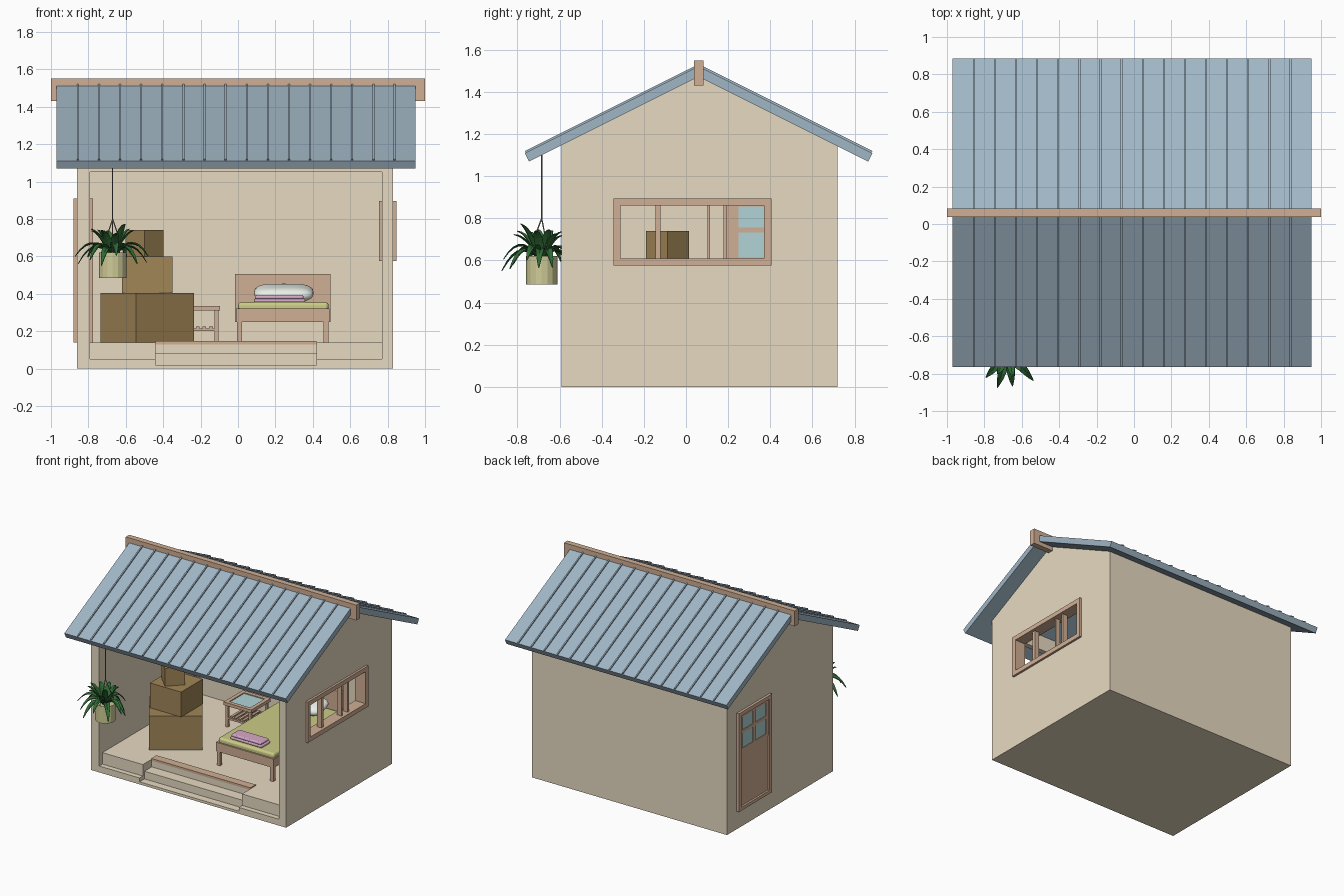
import bpy, bmesh, math, random
from mathutils import Vector, Matrix

if "Cube" in bpy.data.objects:
    bpy.data.objects.remove(bpy.data.objects["Cube"])

random.seed(4)


def mat(name, hexcol):
    lin = [((int(hexcol[i:i + 2], 16) / 255) ** 2.2) for i in (0, 2, 4)]
    m = bpy.data.materials.new(name)
    m.diffuse_color = (*lin, 1)
    m.use_nodes = True
    m.node_tree.nodes["Principled BSDF"].inputs["Base Color"].default_value = m.diffuse_color
    return m


WALL = mat("plaster", "E6D9C0")
ROOF = mat("roof_metal", "9FB4C3")
WOOD = mat("wood", "CFAE93")
CARD = mat("cardboard", "A08558")
GLASS = mat("glass", "AFD3D6")
LEAF = mat("leaf_green", "336B38")
POT = mat("pot_glaze", "CFCB96")
GREEN = mat("bedding_green", "CBCB86")
WHITE = mat("pillow_white", "E9EEE6")
PINK = mat("blanket_pink", "D6A9C6")
ROPE = mat("rope", "8A8078")


def finish(name, bm, material=None, bevel=0, smooth=False):
    bmesh.ops.recalc_face_normals(bm, faces=bm.faces)
    me = bpy.data.meshes.new(name)
    bm.to_mesh(me)
    bm.free()
    ob = bpy.data.objects.new(name, me)
    bpy.context.collection.objects.link(ob)
    if material:
        me.materials.append(material)
    if bevel:
        b = ob.modifiers.new("bevel", "BEVEL")
        b.width, b.segments = bevel, 4
    if smooth:
        me.polygons.foreach_set("use_smooth", [True] * len(me.polygons))
    return ob


def boxes(name, specs, material=None, **kw):
    """One object from several (x0, x1, y0, y1, z0, z1) boxes."""
    bm = bmesh.new()
    for x0, x1, y0, y1, z0, z1 in specs:
        m = Matrix.Translation(((x0 + x1) / 2, (y0 + y1) / 2, (z0 + z1) / 2))
        bmesh.ops.create_cube(bm, size=1, matrix=m @ Matrix.Diagonal((x1 - x0, y1 - y0, z1 - z0, 1)))
    return finish(name, bm, material, **kw)


def prism(name, profile, spans, material=None):
    """Extrude a (y, z) profile along each x span."""
    bm = bmesh.new()
    for x0, x1 in spans:
        f = bm.faces.new([bm.verts.new((x0, y, z)) for y, z in profile])
        ext = bmesh.ops.extrude_face_region(bm, geom=[f])["geom"]
        bmesh.ops.translate(bm, vec=(x1 - x0, 0, 0), verts=[v for v in ext if isinstance(v, bmesh.types.BMVert)])
    return finish(name, bm, material)


def tube(name, a, b, r, material):
    a, b = Vector(a), Vector(b)
    bm = bmesh.new()
    m = Matrix.Translation((a + b) / 2) @ (b - a).to_track_quat("Z", "Y").to_matrix().to_4x4()
    bmesh.ops.create_cone(bm, cap_ends=True, segments=8, radius1=r, radius2=r, depth=(b - a).length, matrix=m)
    return finish(name, bm, material, smooth=False)


# House shell: gabled block with room, front opening, entry notch and window cut out
RIDGE = 0.06
shell = prism("house_shell", [(-0.59, 0), (0.72, 0), (0.72, 1.145), (RIDGE, 1.475), (-0.59, 1.15)],
              [(-0.86, 0.83)], WALL)
for name, spec in {
    "room_cutter": (-0.79, 0.77, -0.55, 0.655, 0.14, 2),
    "front_cutter": (-0.79, 0.77, -0.7, -0.55, 0.05, 1.05),
    "entry_cutter": (-0.44, 0.42, -0.7, -0.44, 0.02, 0.6),
    "window_cutter": (0.7, 0.9, -0.325, 0.385, 0.59, 0.88),
}.items():
    c = boxes(name, [spec])
    c.hide_render = True
    c.hide_viewport = False
    c.display_type = "WIRE"
    mod = shell.modifiers.new(name, "BOOLEAN")
    mod.operation, mod.object, mod.solver = "DIFFERENCE", c, "EXACT"

# Entry step and wooden edge strip
boxes("entry_step", [(-0.44, 0.42, -0.53, -0.435, 0.015, 0.08)], WALL)
boxes("entry_edge_strip", [(-0.44, 0.42, -0.445, -0.38, 0.13, 0.148)], WOOD)

# Roof, standing seams and ridge beam
H = RIDGE + 0.765
X0, X1 = -0.97, 0.95


def chevron(top, reach, drop):
    lo = (reach - 0.02, top - reach * 0.5 - 0.04 + drop)
    return [(RIDGE - reach, top - reach * 0.5), (RIDGE, top), (RIDGE + reach, top - reach * 0.5),
            (RIDGE + lo[0], lo[1]), (RIDGE, lo[1] + lo[0] * 0.5), (RIDGE - lo[0], lo[1])]


prism("roof", chevron(1.522, H, 0), [(X0, X1)], ROOF)
step = (X1 - X0) / 17
prism("roof_seams", chevron(1.532, H, 0.01),
      [(X0 + i * step - 0.005, X0 + i * step + 0.005) for i in range(1, 17)], ROOF)
boxes("ridge_beam", [(-1, 1, RIDGE - 0.022, RIDGE + 0.022, 1.43, 1.55)], WOOD)

# Side window frame and bars
xa, xb = 0.755, 0.847
boxes("window_frame", [(xa, xb, -0.345, 0.405, 0.575, 0.61), (xa, xb, -0.345, 0.405, 0.86, 0.895),
                       (xa, xb, -0.345, -0.31, 0.61, 0.86), (xa, xb, 0.37, 0.405, 0.61, 0.86)], WOOD)
boxes("window_bars", [(0.785, 0.825, y - w, y + w, 0.61, 0.86)
                      for y, w in ((-0.132, 0.012), (0.108, 0.006), (0.187, 0.008))], WOOD)

# Door on the left wall
da, db = -0.88, -0.775
boxes("door_frame", [(da, db, 0.19, 0.22, 0.14, 0.91), (da, db, 0.57, 0.60, 0.14, 0.91),
                     (da, db, 0.22, 0.57, 0.88, 0.91), (da, db, 0.22, 0.57, 0.14, 0.165)], WOOD)
boxes("door_leaf", [(-0.865, -0.785, 0.22, 0.57, 0.165, 0.60)], WOOD)
boxes("door_glass", [(-0.864, -0.786, 0.23, 0.56, 0.59, 0.875)], GLASS)
boxes("door_glazing_bars", [(-0.87, -0.78, y, y + 0.03, 0.6, 0.88) for y in (0.22, 0.38, 0.54)]
      + [(-0.868, -0.782, 0.22, 0.57, z, z + 0.025) for z in (0.59, 0.732, 0.857)], WOOD)

# Stacked boxes
for name, size, loc, ang in (("large_box", (0.38, 0.33, 0.265), (-0.485, -0.08, 0.2725), 35),
                             ("medium_box", (0.27, 0.27, 0.195), (-0.485, -0.07, 0.5025), 0),
                             ("small_box", (0.145, 0.145, 0.14), (-0.5, -0.088, 0.67), 45)):
    bm = bmesh.new()
    bmesh.ops.create_cube(bm, size=1, matrix=Matrix.Translation(loc)
                          @ Matrix.Rotation(math.radians(ang), 4, "Z") @ Matrix.Diagonal((*size, 1)))
    finish(name, bm, CARD)

# Bed
boxes("bed_rails", [(-0.01, 0.49, -0.26, -0.23, 0.25, 0.32), (-0.01, 0.02, -0.23, 0.61, 0.25, 0.32),
                    (0.46, 0.49, -0.23, 0.61, 0.25, 0.32), (0.02, 0.46, -0.23, 0.61, 0.27, 0.31)], WOOD)
boxes("bed_legs", [(x, x + 0.027, y, y + 0.027, 0.14, 0.25) for x in (-0.005, 0.458) for y in (-0.255, 0.58)], WOOD)
boxes("headboard", [(-0.015, 0.495, 0.61, 0.645, 0.25, 0.505)], WOOD)
boxes("mattress", [(0.0, 0.485, -0.25, 0.61, 0.305, 0.355)], GREEN, bevel=0.018)
boxes("folded_blanket", [(0.085, 0.36, -0.22, -0.11, 0.353, 0.374), (0.09, 0.35, -0.215, -0.115, 0.372, 0.393)],
      PINK, bevel=0.009)

# Pillow: flattened sphere pushed towards a cushion outline
bm = bmesh.new()
bmesh.ops.create_uvsphere(bm, u_segments=24, v_segments=12, radius=1)
for v in bm.verts:
    p = [math.copysign(abs(c) ** 0.5, c) for c in v.co[:2]]
    v.co = (p[0] * 0.16, p[1] * 0.1, v.co.z * 0.04)
bm.transform(Matrix.Translation((0.245, 0.49, 0.405)) @ Matrix.Rotation(math.radians(12), 4, "X"))
finish("pillow", bm, WHITE, smooth=True)

# Side table with glass top and slatted shelf
tx, ty, h = -0.215, 0.42, 0.12
boxes("table_top_frame", [(tx - h, tx + h, ty - h, ty - h + 0.03, 0.31, 0.335),
                          (tx - h, tx + h, ty + h - 0.03, ty + h, 0.31, 0.335),
                          (tx - h, tx - h + 0.03, ty - h + 0.03, ty + h - 0.03, 0.31, 0.335),
                          (tx + h - 0.03, tx + h, ty - h + 0.03, ty + h - 0.03, 0.31, 0.335)], WOOD)
boxes("table_glass", [(tx - 0.09, tx + 0.09, ty - 0.09, ty + 0.09, 0.318, 0.328)], GLASS)
boxes("table_legs", [(tx + sx * 0.1 - 0.01, tx + sx * 0.1 + 0.01, ty + sy * 0.1 - 0.01, ty + sy * 0.1 + 0.01, 0.14, 0.31)
                     for sx in (-1, 1) for sy in (-1, 1)], WOOD)
boxes("table_shelf", [(tx - 0.1, tx + 0.1, ty + s - 0.008, ty + s + 0.008, 0.2, 0.215) for s in (-0.1, 0.1)]
      + [(tx + i * 0.035 - 0.01, tx + i * 0.035 + 0.01, ty - 0.1, ty + 0.1, 0.215, 0.225) for i in range(-2, 3)], WOOD)

# Hanging pot and ropes
px, py = -0.67, -0.685
bm = bmesh.new()
bmesh.ops.create_cone(bm, cap_ends=True, segments=16, radius1=0.074, radius2=0.074, depth=0.135,
                      matrix=Matrix.Translation((px, py, 0.5525)))
top = max(bm.faces, key=lambda f: f.calc_center_median().z)
bmesh.ops.inset_region(bm, faces=[top], thickness=0.008)
bmesh.ops.translate(bm, vec=(0, 0, -0.02), verts=top.verts)
finish("plant_pot", bm, POT)
tube("hanging_rope", (px, py, 0.79), (px, py, 1.11), 0.003, ROPE)
for i in range(3):
    a = math.radians(30 + 120 * i)
    tube(f"pot_rope_{i + 1}", (px, py, 0.8), (px + 0.07 * math.cos(a), py + 0.07 * math.sin(a), 0.615), 0.003, ROPE)

# Arching leaves, two rings with a creased cross-section
bm = bmesh.new()
N = 7
for ring, count, reach, rise, fall in ((0, 13, 0.2, 0.26, 0.27), (1, 11, 0.12, 0.27, 0.1)):
    for k in range(count):
        a = 2 * math.pi * (k + 0.5 * ring) / count + random.uniform(-0.15, 0.15)
        out, side = Vector((math.cos(a), math.sin(a), 0)), Vector((-math.sin(a), math.cos(a), 0))
        r, up = reach * random.uniform(0.85, 1.05), rise * random.uniform(0.8, 1.08)
        if out.y > 0.3:
            r *= 0.75
        rows = []
        for i in range(N + 1):
            t = i / N
            c = Vector((px, py, 0.6)) + out * (r * t + 0.01) + Vector((0, 0, up * t - fall * t * t))
            w = 0.021 * math.sin(math.pi * (0.12 + 0.86 * t)) ** 0.8
            rows.append([bm.verts.new(c + side * w * s + Vector((0, 0, 0.4 * w * abs(s)))) for s in (-1, 0, 1)])
        for p, q in zip(rows, rows[1:]):
            for j in (0, 1):
                bm.faces.new((p[j], p[j + 1], q[j + 1], q[j]))
leaves = finish("plant_leaves", bm, LEAF)
leaves.modifiers.new("thickness", "SOLIDIFY").thickness = 0.003
